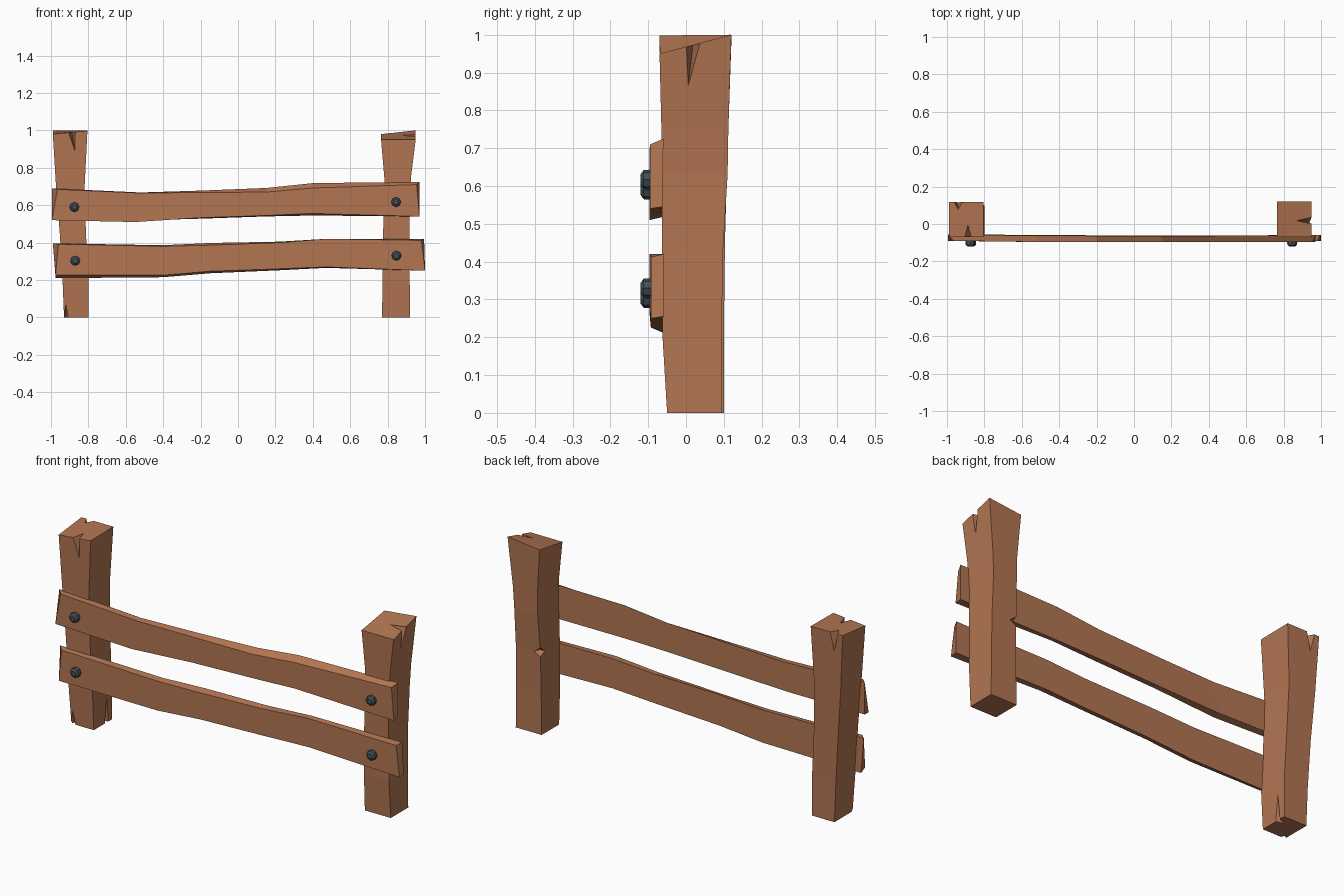
import bpy, bmesh
from mathutils import Vector

if "Cube" in bpy.data.objects:
    bpy.data.objects.remove(bpy.data.objects["Cube"])


def material(name, rgb):
    m = bpy.data.materials.new(name)
    m.diffuse_color = (*rgb, 1)
    m.use_nodes = True
    m.node_tree.nodes["Principled BSDF"].inputs["Base Color"].default_value = m.diffuse_color
    return m


WOOD = material("brown wood", (0.45, 0.18, 0.085))
IRON = material("dark iron", (0.055, 0.08, 0.10))


def finish(name, bm, mat):
    bmesh.ops.recalc_face_normals(bm, faces=bm.faces)
    me = bpy.data.meshes.new(name)
    bm.to_mesh(me)
    bm.free()
    ob = bpy.data.objects.new(name, me)
    bpy.context.collection.objects.link(ob)
    me.materials.append(mat)
    return ob


def loft(name, rings, mat):
    """Skin a list of equal-length point loops and cap both ends."""
    bm = bmesh.new()
    loops = [[bm.verts.new(p) for p in r] for r in rings]
    n = len(loops[0])
    for a, b in zip(loops, loops[1:]):
        for i in range(n):
            j = (i + 1) % n
            bm.faces.new((a[i], a[j], b[j], b[i]))
    bm.faces.new(loops[0])
    bm.faces.new(loops[-1])
    return finish(name, bm, mat)


def cut(ob, points):
    """Subtract the convex hull of some points."""
    bm = bmesh.new()
    for p in points:
        bm.verts.new(p)
    bmesh.ops.convex_hull(bm, input=bm.verts)
    cutter = finish("cutter", bm, WOOD)
    cutter.hide_render = True
    mod = ob.modifiers.new("cut", 'BOOLEAN')
    mod.operation, mod.solver, mod.object = 'DIFFERENCE', 'EXACT', cutter
    bpy.context.view_layer.objects.active = ob
    bpy.ops.object.modifier_apply(modifier=mod.name)
    bpy.data.objects.remove(cutter)


def crack(ob, p, out, w, depth, length, up=1, lean=0.0):
    """Tapered split running from a post end along one side."""
    p, out = Vector(p), Vector(out)
    side = Vector((-out.y, out.x, 0))
    pts = []
    for dz in (0, 0.05 * up):
        z = Vector((0, 0, dz))
        pts += [p + out * 0.015 + side * w + z, p + out * 0.015 - side * w + z,
                p - out * depth + z]
    pts.append(p + out * 0.004 + side * lean - Vector((0, 0, length * up)))
    cut(ob, pts)


def post(name, levels, top):
    """levels: z, x0, x1, y0, y1; top: corner heights of the last ring."""
    rings = []
    for z, x0, x1, y0, y1 in levels:
        rings.append([(x0, y0, z), (x1, y0, z), (x1, y1, z), (x0, y1, z)])
    rings[-1] = [(x, y, h) for (x, y, _), h in zip(rings[-1], top)]
    return loft(name, rings, WOOD)


# Posts
left = post("left_post", [
    (0, -0.93, -0.80, -0.05, 0.10), (0.2, -0.938, -0.80, -0.062, 0.10),
    (0.45, -0.953, -0.813, -0.063, 0.103), (0.7, -0.973, -0.82, -0.064, 0.11),
    (1, -0.99, -0.805, -0.07, 0.118)], (0.98, 0.998, 1.0, 1.0))
right = post("right_post", [
    (0, 0.77, 0.92, -0.05, 0.095), (0.2, 0.773, 0.918, -0.062, 0.094),
    (0.43, 0.775, 0.917, -0.063, 0.098), (0.63, 0.782, 0.918, -0.064, 0.11),
    (0.75, 0.782, 0.925, -0.065, 0.112),
    (1, 0.765, 0.95, -0.07, 0.12)], (0.95, 0.95, 1.0, 0.98))

# Splits in the post ends
crack(left, (-0.89, -0.07, 1.0), (0, -1, 0), 0.024, 0.07, 0.12, lean=0.02)
crack(left, (-0.94, 0.118, 1.0), (0, 1, 0), 0.03, 0.04, 0.11)
crack(left, (-0.92, -0.05, 0), (0, -1, 0), 0.02, 0.03, 0.07, up=-1)
crack(left, (-0.80, 0.055, 0), (1, 0, 0), 0.02, 0.04, 0.15, up=-1)
crack(right, (0.95, 0.018, 0.97), (1, 0, 0), 0.02, 0.08, 0.13, lean=-0.015)

# Chip in the back inner edge of the right post
cut(right, [(0.74, 0.13, 0.49), (0.74, 0.13, 0.38), (0.82, 0.12, 0.425),
            (0.765, 0.06, 0.425), (0.80, 0.07, 0.43), (0.74, 0.06, 0.43)])


def rail(name, stations):
    """stations: x top, x bottom, y front, z front bottom/top, z back bottom/top."""
    rings = []
    for xt, xb, yf, fb, ft, bb, bt in stations:
        yb = yf + 0.034
        rings.append([(xb, yf, fb), (xt, yf, ft), (xt, yb, bt), (xb, yb, bb)])
    # The back of the left end and the front of the right end are skewed
    rings[0][2] = (stations[0][0] - 0.03, -0.057, stations[0][6])
    rings[-1][2] = (stations[-1][0] + 0.015, -0.06, stations[-1][6])
    return loft(name, rings, WOOD)


rail("upper_rail", [
    (-0.965, -0.995, -0.09, 0.52, 0.685, 0.522, 0.69),
    (-0.52, -0.55, -0.096, 0.51, 0.665, 0.518, 0.668),
    (-0.20, -0.20, -0.097, 0.533, 0.668, 0.528, 0.678),
    (0.15, 0.15, -0.097, 0.545, 0.67, 0.54, 0.692),
    (0.40, 0.40, -0.097, 0.556, 0.692, 0.545, 0.718),
    (0.955, 0.97, -0.095, 0.54, 0.71, 0.545, 0.725)])
rail("lower_rail", [
    (-0.96, -0.975, -0.09, 0.227, 0.392, 0.21, 0.396),
    (-0.40, -0.40, -0.093, 0.226, 0.38, 0.215, 0.386),
    (-0.15, -0.15, -0.095, 0.247, 0.386, 0.236, 0.398),
    (0.22, 0.22, -0.096, 0.26, 0.40, 0.252, 0.405),
    (0.47, 0.47, -0.096, 0.27, 0.42, 0.265, 0.42),
    (0.98, 1.0, -0.092, 0.25, 0.412, 0.255, 0.42)])

# Bolts: faceted eight-sided heads
for i, (x, z) in enumerate([(-0.875, 0.59), (0.845, 0.617), (-0.87, 0.303), (0.847, 0.33)]):
    bm = bmesh.new()
    bmesh.ops.create_circle(bm, segments=8, radius=1)
    unit = [v.co.copy() for v in bm.verts]
    bm.free()
    rings = [[(x + c.x * r, y, z + c.y * r) for c in unit]
             for y, r in ((-0.08, 0.024), (-0.1, 0.026), (-0.112, 0.025), (-0.12, 0.014))]
    loft(f"bolt_{i + 1}", rings, IRON)
